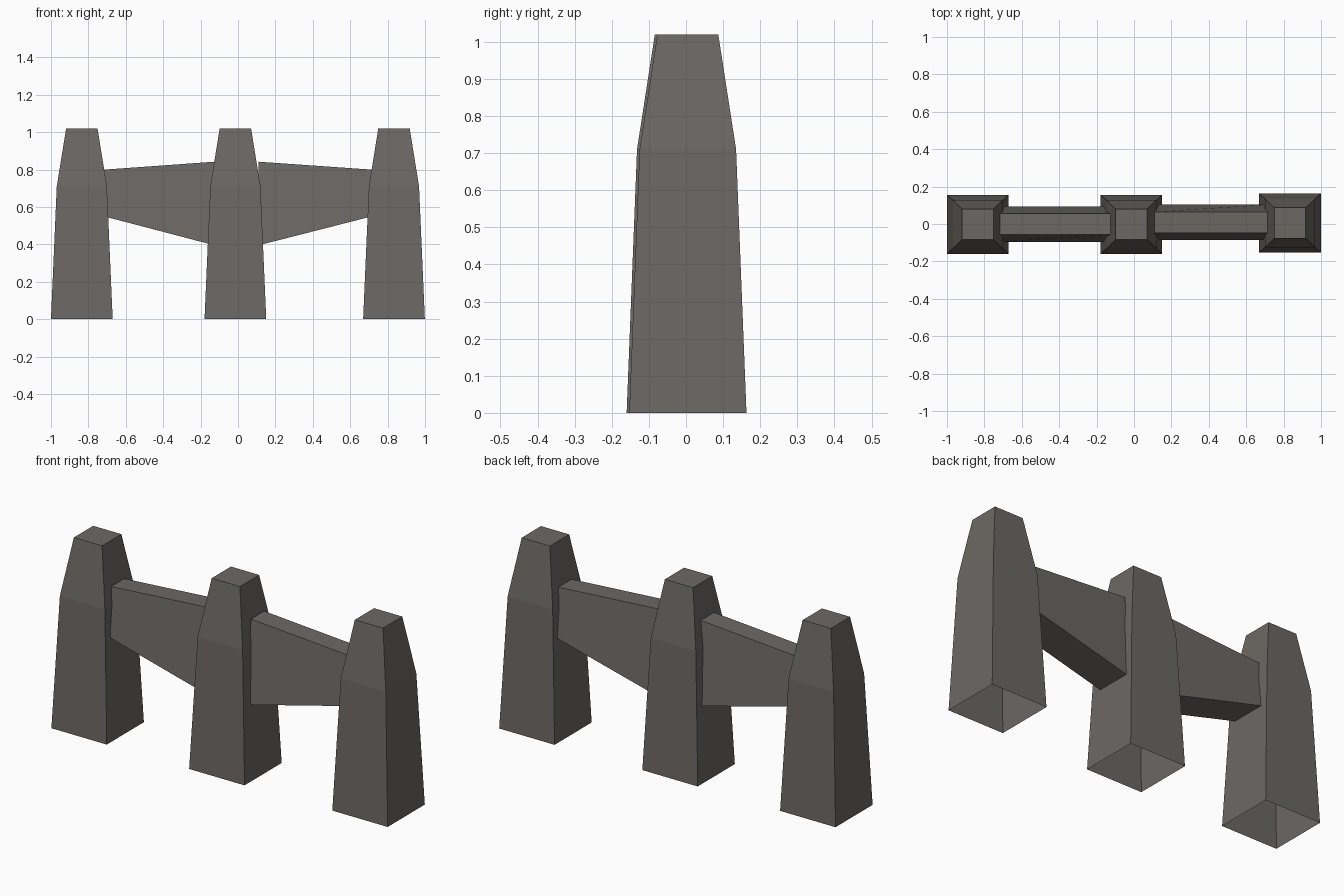
import bpy

if "Cube" in bpy.data.objects:
    bpy.data.objects.remove(bpy.data.objects["Cube"])

stone = bpy.data.materials.new("dark grey stone")
stone.diffuse_color = (0.15, 0.138, 0.127, 1)
stone.use_nodes = True
stone.node_tree.nodes["Principled BSDF"].inputs["Base Color"].default_value = stone.diffuse_color


def make_object(name, verts, faces):
    mesh = bpy.data.meshes.new(name)
    mesh.from_pydata(verts, [], faces)
    mesh.update()
    mesh.materials.append(stone)
    obj = bpy.data.objects.new(name, mesh)
    bpy.context.collection.objects.link(obj)
    return obj


def ring(cx, cy, hx, hy, z):
    return [(cx - hx, cy - hy, z), (cx + hx, cy - hy, z),
            (cx + hx, cy + hy, z), (cx - hx, cy + hy, z)]


# Tapered post: three stacked rings, capped on top and open underneath
def post(name, cx, cy):
    verts = []
    for hx, hy, z in ((0.165, 0.158, 0), (0.134, 0.130, 0.71), (0.084, 0.082, 1.02)):
        verts += ring(cx, cy, hx, hy, z)
    faces = [(r + i, r + (i + 1) % 4, r + 4 + (i + 1) % 4, r + 4 + i)
             for r in (0, 4) for i in range(4)]
    make_object(name, verts, faces + [(8, 9, 10, 11)])


# Beam: trapezoid section, deeper at the centre post, ends sunk into the posts
def beam(name, side, cy):
    verts = []
    for x, bottom, top in ((0.11, 0.395, 0.842), (0.725, 0.552, 0.799)):
        x = x * side - (0.015 if side < 0 else 0) * (x < 0.5)
        verts += [(x, cy - 0.095, bottom), (x, cy + 0.095, bottom),
                  (x, cy + 0.056, top), (x, cy - 0.056, top)]
    faces = [(i, (i + 1) % 4, 4 + (i + 1) % 4, 4 + i) for i in range(4)]
    if side > 0:
        faces = [f[::-1] for f in faces]
    make_object(name, verts, faces)


post("left_post", -0.835, -0.002)
post("centre_post", -0.014, -0.002)
post("right_post", 0.834, 0.005)
beam("left_beam", -1, -0.001)
beam("right_beam", 1, 0.009)

# Consistent outward normals on the beams
import bmesh
for obj in bpy.data.objects:
    bm = bmesh.new()
    bm.from_mesh(obj.data)
    bmesh.ops.recalc_face_normals(bm, faces=bm.faces)
    bm.to_mesh(obj.data)
    bm.free()
